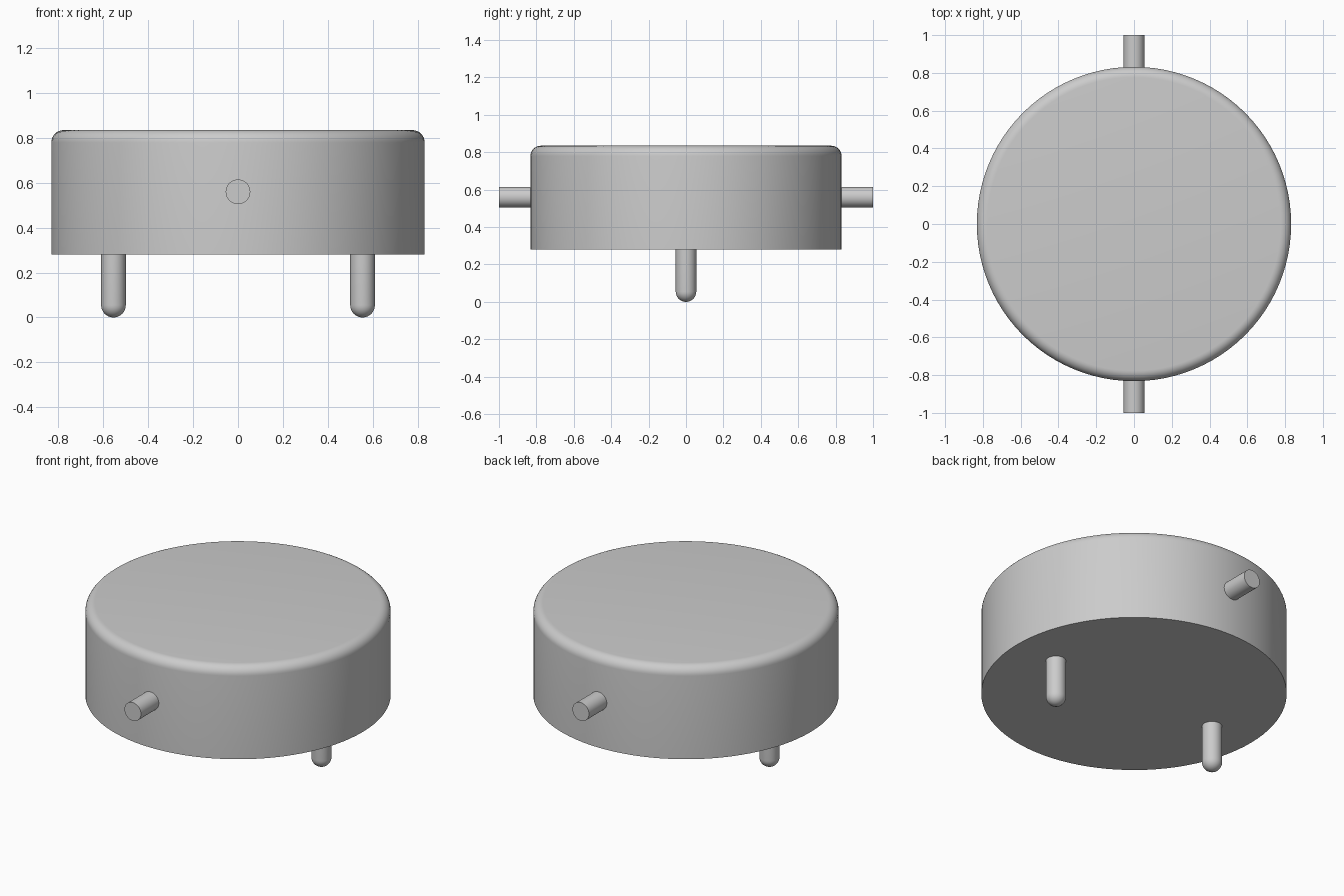
import bpy, math
from mathutils import Matrix

if "Cube" in bpy.data.objects:
    bpy.data.objects.remove(bpy.data.objects["Cube"])

grey = bpy.data.materials.new("light_grey")
grey.diffuse_color = (0.6, 0.6, 0.6, 1)
grey.use_nodes = True
grey.node_tree.nodes["Principled BSDF"].inputs["Base Color"].default_value = grey.diffuse_color


def lathe(name, profile, segments, matrix):
    """Revolve (radius, height) points around z; both ends become flat caps or poles."""
    verts, faces, rings = [], [], []
    for r, z in profile:
        if r < 1e-5:
            rings.append([len(verts)] * segments)
            verts.append((0, 0, z))
        else:
            rings.append(list(range(len(verts), len(verts) + segments)))
            verts += [(r * math.cos(2 * math.pi * i / segments),
                       r * math.sin(2 * math.pi * i / segments), z) for i in range(segments)]
    for a, b in zip(rings, rings[1:]):
        for i in range(segments):
            j = (i + 1) % segments
            faces.append(list(dict.fromkeys((a[i], a[j], b[j], b[i]))))
    if profile[0][0] > 1e-5:
        faces.append(rings[0][::-1])
    if profile[-1][0] > 1e-5:
        faces.append(rings[-1])
    mesh = bpy.data.meshes.new(name)
    mesh.from_pydata(verts, [], faces)
    mesh.materials.append(grey)
    obj = bpy.data.objects.new(name, mesh)
    obj.matrix_world = matrix
    bpy.context.collection.objects.link(obj)
    bpy.ops.object.select_all(action='DESELECT')
    obj.select_set(True)
    bpy.context.view_layer.objects.active = obj
    bpy.ops.object.shade_smooth_by_angle(angle=math.radians(35))
    return obj


def arc(cr, cz, radius, start, end, steps):
    angles = [math.radians(start + (end - start) * i / steps) for i in range(steps + 1)]
    return [(max(0, cr + radius * math.cos(a)), cz + radius * math.sin(a)) for a in angles]


R, BOTTOM, TOP, FILLET, PIN = 0.832, 0.28, 0.835, 0.055, 0.055

# Round body with a rounded top rim
lathe("body", [(R, BOTTOM)] + arc(R - FILLET, TOP - FILLET, FILLET, 0, 90, 8), 96, Matrix())

# Two legs with domed tips
for side, x in (("left", -0.555), ("right", 0.555)):
    lathe(f"{side}_leg", arc(0, PIN, PIN, -90, 0, 8) + [(PIN, BOTTOM + 0.01)], 32,
          Matrix.Translation((x, 0, 0)))

# Flat-ended pins on the front and back
for name, angle in (("front_pin", 90), ("back_pin", -90)):
    lathe(name, [(PIN, R - 0.01), (PIN, 1.0)], 32,
          Matrix.Translation((0, 0, 0.56)) @ Matrix.Rotation(math.radians(angle), 4, 'X'))
